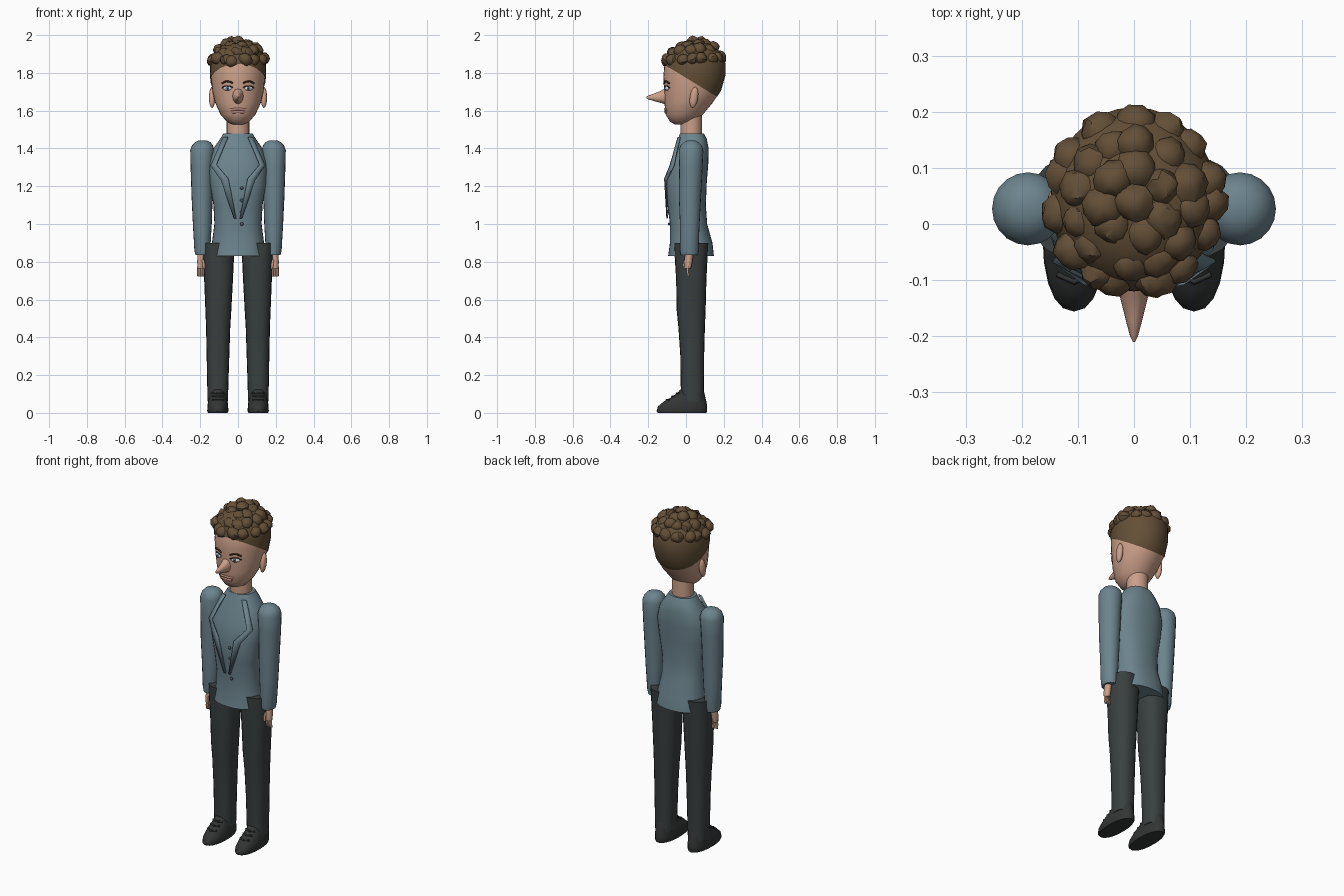
import bpy, bmesh, math, random
from mathutils import Vector, Matrix

random.seed(4)
old = bpy.data.objects.get("Cube")
if old:
    bpy.data.objects.remove(old, do_unlink=True)


def material(name, *rgb):
    m = bpy.data.materials.new(name)
    m.use_nodes = True
    m.diffuse_color = (*rgb, 1)
    m.node_tree.nodes["Principled BSDF"].inputs["Base Color"].default_value = (*rgb, 1)
    return m


TEAL = material("teal_cloth", .15, .23, .27)
BUTTON = material("button_slate", .07, .11, .13)
CHARCOAL = material("charcoal_cloth", .042, .05, .051)
SHOE = material("shoe_black", .033, .035, .035)
SKIN = material("skin", .60, .35, .25)
LIP = material("lip", .48, .25, .19)
HAIR = material("brown_hair", .125, .078, .038)
BROW = material("dark_brow", .04, .025, .015)
WHITE = material("eye_white", .7, .7, .68)
IRIS = material("iris_blue", .12, .22, .33)


def add(name, bm, mat):
    bmesh.ops.recalc_face_normals(bm, faces=bm.faces[:])
    me = bpy.data.meshes.new(name)
    bm.to_mesh(me)
    bm.free()
    me.materials.append(mat)
    ob = bpy.data.objects.new(name, me)
    bpy.context.collection.objects.link(ob)
    return ob


def loft(rows, sides=24, power=1.0, side=1):
    """Stack rounded rings; each row is height, centre x, half width, front y, back y."""
    bm = bmesh.new()
    rings = []
    for z, cx, rx, yf, yb in rows:
        ring = []
        for i in range(sides):
            a = math.tau * i / sides
            c, s = math.cos(a), math.sin(a)
            c = math.copysign(abs(c) ** power, c)
            s = math.copysign(abs(s) ** power, s)
            ring.append(bm.verts.new((side * cx + rx * c, (yf + yb) / 2 + (yb - yf) / 2 * s, z)))
        rings.append(ring)
    for low, high in zip(rings, rings[1:]):
        for i in range(sides):
            j = (i + 1) % sides
            bm.faces.new((low[i], low[j], high[j], high[i]))
    bm.faces.new(rings[0])
    bm.faces.new(rings[-1])
    return bm


def ball(name, mat, pos, size, seg=16, rot=Matrix()):
    bm = bmesh.new()
    bmesh.ops.create_uvsphere(bm, u_segments=seg, v_segments=max(5, seg // 2), radius=1)
    bm.transform(Matrix.Translation(pos) @ rot @ Matrix.Diagonal((*size, 1)))
    return add(name, bm, mat)


def tube(name, mat, points, radius):
    cu = bpy.data.curves.new(name, "CURVE")
    cu.dimensions = "3D"
    cu.bevel_depth, cu.bevel_resolution, cu.use_fill_caps = radius, 1, True
    sp = cu.splines.new("POLY")
    sp.points.add(len(points) - 1)
    for p, q in zip(sp.points, points):
        p.co = (*q, 1)
    cu.materials.append(mat)
    ob = bpy.data.objects.new(name, cu)
    bpy.context.collection.objects.link(ob)


# Jacket body and neck
add("jacket", loft([(.83, 0, .145, -.095, .148), (.90, 0, .138, -.085, .14),
                    (1.0, 0, .125, -.085, .112), (1.1, 0, .13, -.098, .105),
                    (1.22, 0, .15, -.108, .11), (1.32, 0, .155, -.085, .118),
                    (1.40, 0, .13, -.06, .12), (1.45, 0, .095, -.042, .11),
                    (1.48, 0, .076, -.032, .095)], 32, .85), TEAL)
add("neck", loft([(1.45, 0, .06, -.03, .085), (1.58, 0, .06, -.03, .085)]), SKIN)

# Head, and a hair cap cut from the same form by a sloping plane
HEAD = [(1.528, 0, .03, -.06, .02), (1.542, 0, .06, -.085, .05), (1.58, 0, .093, -.108, .09),
        (1.64, 0, .12, -.114, .14), (1.70, 0, .135, -.116, .18), (1.78, 0, .144, -.12, .203),
        (1.85, 0, .143, -.114, .203), (1.91, 0, .12, -.085, .175), (1.95, 0, .07, -.03, .12)]
add("head", loft(HEAD, 32), SKIN)
G = .005
cap = loft([(z + G, x, r + G, f - G, b + G) for z, x, r, f, b in HEAD], 32)
bmesh.ops.bisect_plane(cap, geom=cap.verts[:] + cap.edges[:] + cap.faces[:],
                       plane_co=(0, -.1, 1.835), plane_no=(0, .165, .27), clear_inner=True)
add("hair_cap", cap, HAIR)


def face_y(x, z):
    """Front surface of the head at a given spot."""
    for a, b in zip(HEAD, HEAD[1:]):
        if a[0] <= z <= b[0]:
            t = (z - a[0]) / (b[0] - a[0])
            rx, f, k = (a[i] + t * (b[i] - a[i]) for i in (2, 3, 4))
            return (f + k) / 2 - (k - f) / 2 * math.sqrt(max(0, 1 - (x / rx) ** 2))


# Curls in rings over the crown
def curl(x, y, z):
    r = random.uniform(.033, .041)
    spin = Matrix.Rotation(random.uniform(0, 6), 4, "Z") @ Matrix.Rotation(random.uniform(-.5, .5), 4, "X")
    ob = ball("hair_curl", HAIR, (x, y, z), (r, r, r * .85), 10, spin)
    for v in ob.data.vertices:
        v.co += Vector([random.uniform(-.003, .003) for _ in range(3)])


for count, radius, height in ((15, .133, 1.875), (12, .1, 1.918), (7, .055, 1.948), (1, 0, 1.965)):
    for i in range(count):
        a = math.tau * (i + random.uniform(-.25, .25)) / count + radius * 9
        x, y = radius * math.cos(a), radius * 1.04 * math.sin(a)
        curl(x, y + .038, height + .1 * y + random.uniform(-.01, .01) * (radius > 0))

# Long pointed nose and lips
nose = loft([(.09, 0, .034, 1.628, 1.735), (.13, 0, .025, 1.64, 1.706),
             (.17, 0, .015, 1.651, 1.69), (.2, 0, .007, 1.66, 1.68), (.21, 0, .002, 1.667, 1.673)], 12)
nose.transform(Matrix.Rotation(math.pi / 2, 4, "X"))
add("nose", nose, SKIN)
for name, z, w, r in (("upper_lip", 1.608, .04, .007), ("lower_lip", 1.594, .032, .008)):
    xs = [w * (i / 4 - 1) for i in range(9)]
    tube(name, LIP, [(x, face_y(x, z) + .001, z - abs(x) * .06) for x in xs], r)

# Everything paired on the two sides
for s, label in ((-1, "right"), (1, "left")):
    ball(label + "_eye", WHITE, (s * .055, face_y(.055, 1.718) + .003, 1.718), (.025, .012, .012),
         rot=Matrix.Rotation(s * .25, 4, "Z"))
    ball(label + "_iris", IRIS, (s * .055, face_y(.055, 1.718) - .007, 1.718), (.011, .004, .011), 12)
    ball(label + "_pupil", BROW, (s * .055, face_y(.055, 1.718) - .01, 1.718), (.005, .003, .005), 10)
    for part, z, r in (("_eyelid", 1.729, .003), ("_eyebrow", 1.752, .005)):
        tube(label + part, BROW, [(s * x, face_y(x, z) - .001, z + dz)
                                  for x, dz in ((.028, -.006), (.045, .002), (.065, .003), (.085, -.008))], r)
    ball(label + "_ear", SKIN, (s * .137, .042, 1.67), (.017, .022, .056),
         rot=Matrix.Rotation(-.15, 4, "X"))

    # Sleeve and hand
    add(label + "_sleeve", loft([(.835, .189, .036, -.028, .062), (.86, .189, .042, -.032, .066),
                                 (1.0, .189, .05, -.032, .072), (1.15, .19, .056, -.038, .08),
                                 (1.3, .191, .06, -.036, .088), (1.39, .189, .064, -.038, .092),
                                 (1.415, .188, .056, -.03, .085), (1.432, .187, .042, -.012, .068),
                                 (1.442, .187, .022, .008, .048)], 20, side=s), TEAL)
    add(label + "_palm", loft([(.765, .198, .017, -.008, .026), (.80, .198, .018, -.01, .034),
                               (.86, .195, .019, -.003, .04)], 12, side=s), SKIN)
    for i in range(4):
        x = s * (.185 + .0087 * i)
        tube(label + "_finger", SKIN, [(x, .01, .775), (x, .008, .745), (x, .013, .724)], .006)
    tube(label + "_thumb", SKIN, [(s * .185, -.003, .81), (s * .181, -.01, .785), (s * .18, -.008, .762)], .007)

    # Trouser leg and shoe
    add(label + "_trouser_leg", loft([(.06, .107, .054, -.026, .093), (.15, .107, .056, -.028, .095),
                                      (.3, .106, .06, -.03, .096), (.45, .105, .064, -.04, .1),
                                      (.55, .104, .069, -.05, .104), (.7, .103, .076, -.052, .108),
                                      (.83, .103, .082, -.06, .114), (.9, .106, .08, -.06, .118)],
                                     20, .85, s), CHARCOAL)
    add(label + "_shoe", loft([(0, .107, .052, -.15, .108), (.01, .107, .056, -.156, .112),
                               (.035, .107, .055, -.148, .112), (.06, .107, .052, -.118, .108),
                               (.085, .107, .046, -.075, .102), (.105, .107, .043, -.045, .098),
                               (.125, .107, .036, -.03, .09)], 20, .9, s), SHOE)
    for z, y in ((.07, -.103), (.088, -.074), (.104, -.05)):
        tube(label + "_lace", SHOE, [(s * (.107 + dx), y + abs(dx) * .45, z) for dx in (-.03, 0, .03)], .005)

    # Folded lapel plate standing off the chest
    bm = bmesh.new()
    rows = [((.08, -.035, 1.46), (.055, -.045, 1.46)), ((.146, -.068, 1.31), (.116, -.085, 1.315)),
            ((.09, -.108, 1.23), (.052, -.116, 1.24)), ((.022, -.103, 1.03), (.01, -.104, 1.03))]
    pairs = [[bm.verts.new((s * x, y, z)) for x, y, z in row] for row in rows]
    for a, b in zip(pairs, pairs[1:]):
        bm.faces.new((a[0], a[1], b[1], b[0]))
    add(label + "_lapel", bm, TEAL).modifiers.new("thickness", "SOLIDIFY").thickness = .007

# Jacket buttons
for z, y in ((1.19, -.108), (1.125, -.102), (1.065, -.096), (1.0, -.09)):
    ball("button", BUTTON, (.02, y, z), (.009, .006, .009), 12)

# Soft shading with crisp rims
bpy.ops.object.select_all(action="DESELECT")
for ob in bpy.context.scene.objects:
    if ob.type == "MESH":
        ob.select_set(True)
        bpy.context.view_layer.objects.active = ob
bpy.ops.object.shade_smooth_by_angle(angle=math.radians(45))
